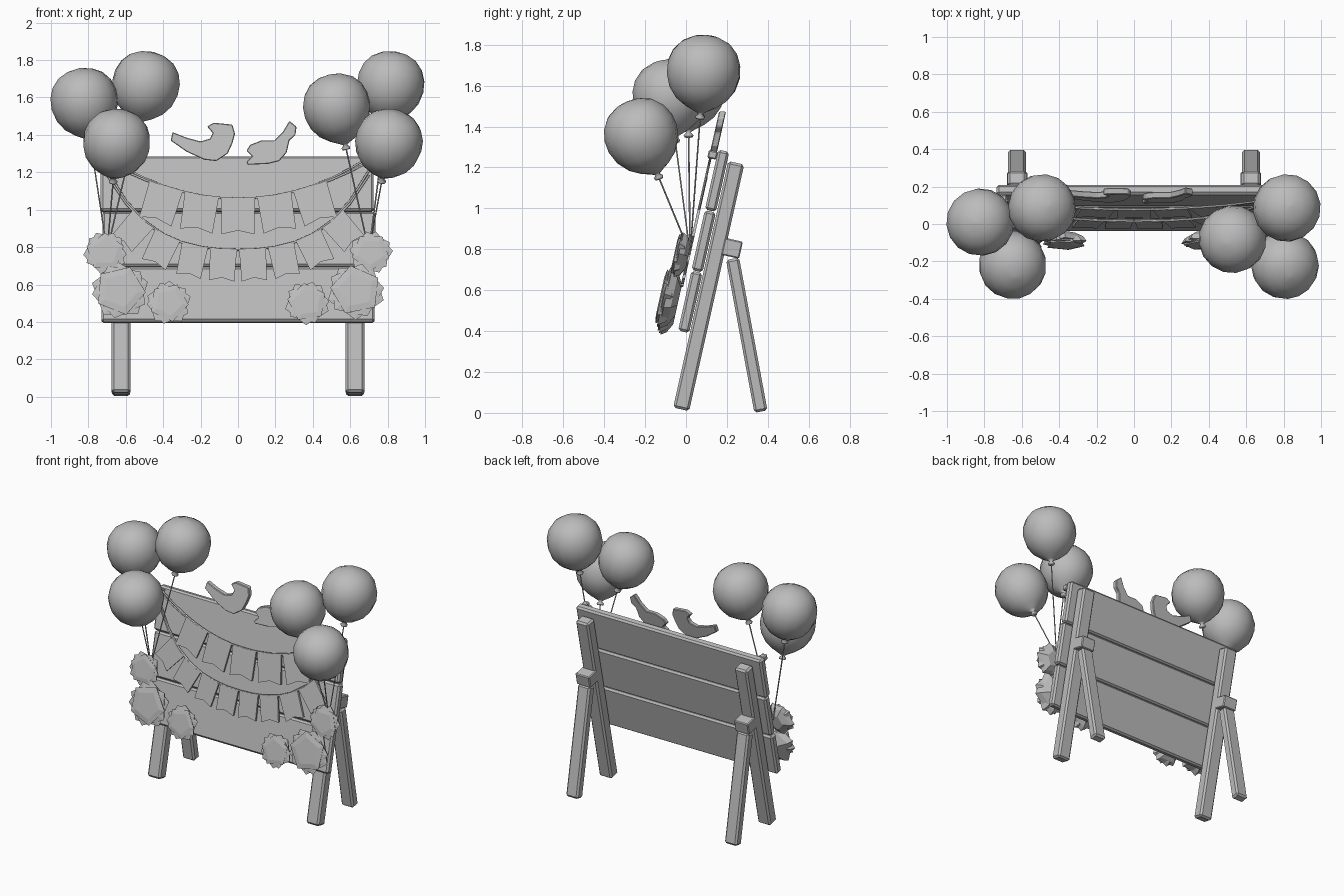
import bpy, bmesh, math
from mathutils import Vector, Matrix

cube = bpy.data.objects.get("Cube")
if cube:
    bpy.data.objects.remove(cube, do_unlink=True)

GREY = (0.5, 0.5, 0.5, 1)
mat = bpy.data.materials.new("plain grey")
mat.use_nodes = True
mat.diffuse_color = GREY
mat.node_tree.nodes["Principled BSDF"].inputs["Base Color"].default_value = GREY
TILT = math.radians(12.6)
SIDES = ((-1, "right"), (1, "left"))


def add(name, verts, faces, bevel=0, smooth=False):
    mesh = bpy.data.meshes.new(name)
    mesh.from_pydata(verts, [], faces)
    bm = bmesh.new()
    bm.from_mesh(mesh)
    bmesh.ops.recalc_face_normals(bm, faces=bm.faces)
    bm.to_mesh(mesh)
    bm.free()
    mesh.materials.append(mat)
    ob = bpy.data.objects.new(name, mesh)
    bpy.context.collection.objects.link(ob)
    if smooth:
        mesh.shade_smooth()
    if bevel:
        mod = ob.modifiers.new("Bevel", "BEVEL")
        mod.width, mod.segments = bevel, 1
    return ob


def loft(rings, sides):
    """Skin a stack of equal rings and cap both ends."""
    verts = [v for ring in rings for v in ring]
    faces = [list(range(sides)), list(range(len(verts) - sides, len(verts)))]
    for k in range(len(rings) - 1):
        for i in range(sides):
            j = (i + 1) % sides
            faces.append([k * sides + i, k * sides + j,
                          (k + 1) * sides + j, (k + 1) * sides + i])
    return verts, faces


def ring(radius, height, sides, turn=0):
    return [Vector((radius * math.cos(turn + math.tau * i / sides),
                    radius * math.sin(turn + math.tau * i / sides), height))
            for i in range(sides)]


def beam(name, centre, size, tilt, bevel=0.012):
    x, y, z = (s / 2 for s in size)
    rings = [[(-x, -y, h), (x, -y, h), (x, y, h), (-x, y, h)] for h in (-z, z)]
    ob = add(name, *loft(rings, 4), bevel=bevel)
    ob.location = centre
    ob.rotation_euler.x = -tilt


def on_board(x, z, off=0):
    """Point lying a given distance in front of the sloping board."""
    return Vector((x, -0.04 + (z - 0.4) * math.tan(TILT) - off, z))


def slab(name, outline, off, thick, bevel=0):
    rings = [[on_board(x, z, d) for x, z in outline] for d in (off, off + thick)]
    return add(name, *loft(rings, len(outline)), bevel=bevel)


def cord(name, points, radius):
    curve = bpy.data.curves.new(name, "CURVE")
    curve.dimensions = "3D"
    curve.bevel_depth, curve.bevel_resolution = radius, 1
    curve.use_fill_caps = True
    spline = curve.splines.new("POLY")
    spline.points.add(len(points) - 1)
    for p, co in zip(spline.points, points):
        p.co = (*co, 1)
    curve.materials.append(mat)
    bpy.context.collection.objects.link(bpy.data.objects.new(name, curve))


# Board of three planks
for i, (label, shift) in enumerate((("bottom", 0), ("middle", 0.005), ("top", -0.005))):
    t = (i + 0.5) / 3
    beam(label + "_plank", (shift, -0.012 + 0.197 * t, 0.395 + 0.888 * t),
         (1.46, 0.055, 0.3), TILT)

# Easel legs with hinge blocks, and cord pegs
for s, side in SIDES:
    beam(side + "_front_leg", (s * 0.625, 0.111, 0.62), (0.1, 0.08, 1.235), TILT)
    beam(side + "_back_leg", (s * 0.625, 0.297, 0.38), (0.095, 0.065, 0.76),
         math.radians(-10.5))
    beam(side + "_hinge", (s * 0.625, 0.225, 0.805), (0.11, 0.09, 0.085), TILT, 0.006)
    beam(side + "_peg", (s * 0.7, 0.13, 1.262), (0.04, 0.045, 0.04), TILT, 0.006)


# Bunting: cords with hanging swallow-tail flags
def upper(x):
    return 1.06 + 0.4 * x * x


def lower(x):
    return 0.785 + 0.35 * x * x + 0.95 * x ** 4


def bunting(name, height, edges, drop, end):
    for gap in (0, 0.025):
        steps = [i / 14 * 2 - 1 for i in range(15)]
        cord(name + "_cord", [on_board(end * t, height(end * t) + gap * abs(t) ** 3,
                                       0.03) for t in steps], 0.006)
    for a, b in zip(edges, edges[1:]):
        p, q = Vector((a, height(a))), Vector((b, height(b)))
        along = (q - p).normalized()
        down = Vector((along.y, -along.x)) * drop
        p, q = p + along * 0.006, q - along * 0.006
        mid = (p + q) / 2 + down * 0.9
        slab(name + "_flag", [p, q, q + down - along * 0.004, mid,
                              p + down + along * 0.004], 0.022, 0.014)


bunting("upper_bunting", upper, [-0.48, -0.29, -0.097, 0.097, 0.29, 0.48], 0.195, 0.7)
bunting("lower_bunting", lower,
        [-0.57, -0.45, -0.305, -0.155, 0, 0.155, 0.305, 0.45, 0.57], 0.17, 0.7)

# Flat birds perched on the top edge
slab("right_bird", [(-.35, 1.415), (-.36, 1.37), (-.275, 1.31), (-.18, 1.267),
                    (-.115, 1.26), (-.055, 1.3), (-.03, 1.355), (-.016, 1.405),
                    (-.03, 1.455), (-.13, 1.465), (-.165, 1.445), (-.135, 1.41),
                    (-.15, 1.38), (-.2, 1.365), (-.275, 1.385)], 0.004, 0.034, 0.004)
slab("left_bird", [(.05, 1.24), (.045, 1.255), (.075, 1.285), (.045, 1.315),
                   (.065, 1.347), (.125, 1.37), (.195, 1.37), (.24, 1.417),
                   (.275, 1.475), (.313, 1.443), (.307, 1.4), (.275, 1.37),
                   (.26, 1.305), (.22, 1.26), (.16, 1.245)], 0.004, 0.034, 0.004)


# Folded paper flowers: twisted five-sided cups
def flower(name, x, z, r, turn):
    verts, faces = [], []
    for k, (size, lift) in enumerate(((1, 0), (0.97, 0.07), (0.88, 0.15))):
        a = turn + k * 0.42
        rings = [ring(r * size * w, r * (h + lift), 5, a)
                 for w, h in ((0.5, 0), (0.88, 0.2), (1.03, 0.42), (0.72, 0.46))]
        v, f = loft(rings, 5)
        faces += [[i + len(verts) for i in face] for face in f]
        verts += v
    ob = add(name, verts, faces)
    ob.location = on_board(x, z, 0.03)
    ob.rotation_euler.x = math.pi / 2 - TILT


for s, side in SIDES:
    for label, x, z, r in (("upper", 0.71, 0.76, 0.115), ("large", 0.63, 0.55, 0.152),
                           ("inner", 0.37, 0.49, 0.118)):
        flower(f"{side}_{label}_flower", s * x, z, r, x * 5 + s * 0.3)


# Balloons leaning away from the point where their strings are tied
PROFILE = [(0.02, -0.225), (0.024, -0.215), (0.01, -0.2), (0.03, -0.188), (0.075, -0.165),
           (0.125, -0.128), (0.162, -0.075), (0.18, -0.01), (0.178, 0.05),
           (0.158, 0.105), (0.12, 0.15), (0.065, 0.178), (0.006, 0.188)]


def balloon(name, centre, tie):
    centre = Vector(centre)
    axis = (centre - tie).normalized()
    rings = [ring(r, h, 16) for r, h in PROFILE]
    ob = add(name, *loft(rings, 16), smooth=True)
    ob.matrix_world = Matrix.LocRotScale(centre, axis.to_track_quat("Z", "Y"), None)
    cord(name + "_string", [tie, centre - axis * 0.21], 0.004)


for name, centre in (("right_outer", (-0.82, 0.01, 1.57)), ("right_inner", (-0.495, 0.085, 1.66)),
                     ("right_front", (-0.65, -0.215, 1.35)), ("left_inner", (0.53, -0.08, 1.54)),
                     ("left_outer", (0.815, 0.085, 1.66)), ("left_front", (0.805, -0.215, 1.35))):
    side = math.copysign(0.7, centre[0])
    balloon(name + "_balloon", centre, Vector((side, 0.02, 0.78)))
